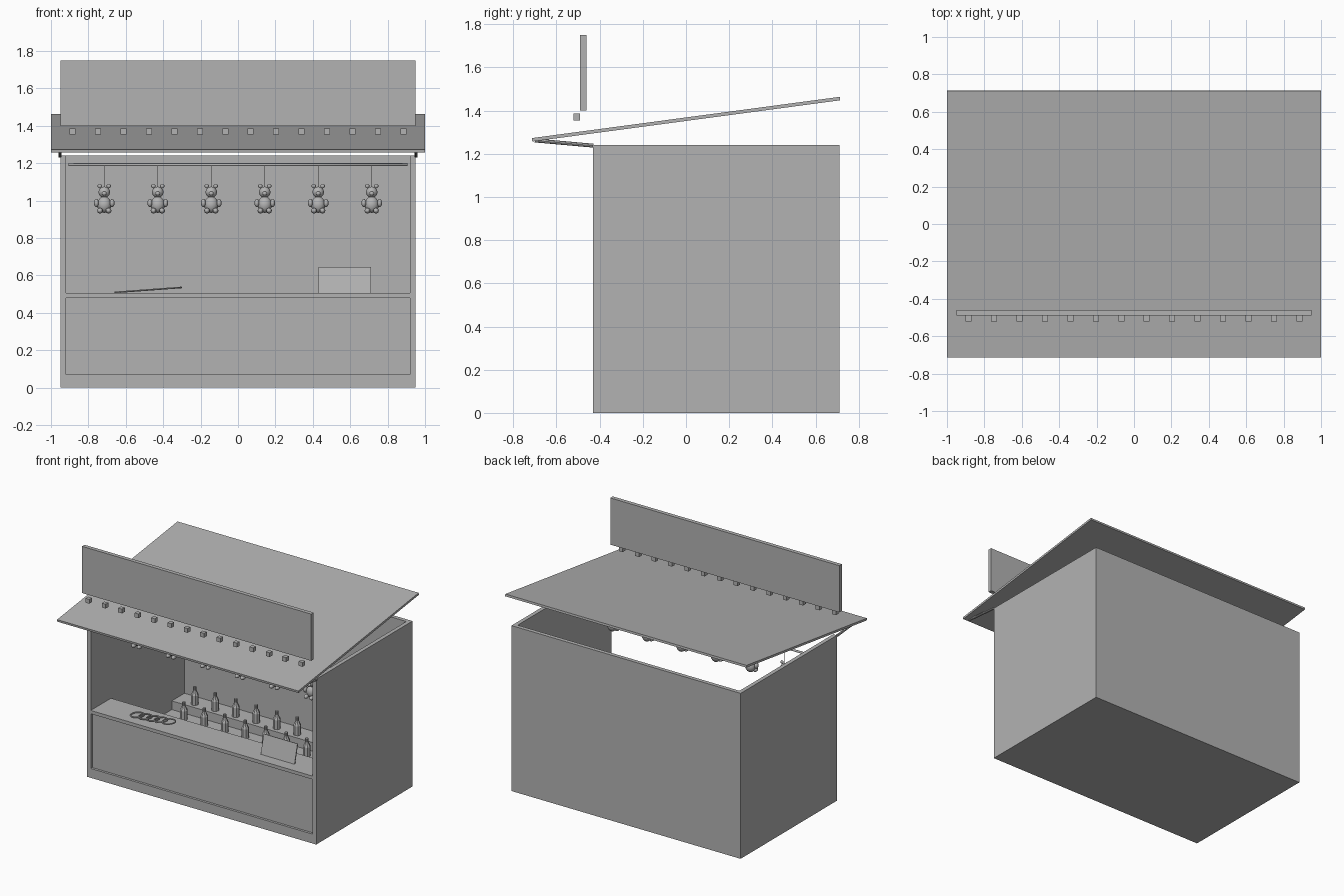
import bpy, bmesh, math
from mathutils import Matrix, Vector

if "Cube" in bpy.data.objects:
    bpy.data.objects.remove(bpy.data.objects["Cube"])

grey = bpy.data.materials.new("grey")
grey.diffuse_color = (0.45, 0.45, 0.45, 1)
grey.use_nodes = True
grey.node_tree.nodes["Principled BSDF"].inputs["Base Color"].default_value = grey.diffuse_color


def finish(name, bm, smooth=False):
    me = bpy.data.meshes.new(name)
    bmesh.ops.recalc_face_normals(bm, faces=bm.faces)
    for f in bm.faces:
        f.smooth = smooth
    bm.to_mesh(me)
    bm.free()
    me.materials.append(grey)
    ob = bpy.data.objects.new(name, me)
    bpy.context.collection.objects.link(ob)
    return ob


def add_box(bm, x0, x1, y0, y1, z0, z1):
    m = Matrix.Translation(((x0 + x1) / 2, (y0 + y1) / 2, (z0 + z1) / 2))
    bmesh.ops.create_cube(bm, size=1, matrix=m @ Matrix.Diagonal((x1 - x0, y1 - y0, z1 - z0, 1)))


def box(name, *dims):
    bm = bmesh.new()
    add_box(bm, *dims)
    return finish(name, bm)


def add_rod(bm, a, b, r, sides=8):
    a, b = Vector(a), Vector(b)
    d = b - a
    m = Matrix.Translation((a + b) / 2) @ d.to_track_quat('Z', 'Y').to_matrix().to_4x4()
    bmesh.ops.create_cone(bm, cap_ends=True, segments=sides, radius1=r, radius2=r,
                          depth=d.length, matrix=m)


def add_ball(bm, p, s):
    bmesh.ops.create_uvsphere(bm, u_segments=12, v_segments=8, radius=1,
                              matrix=Matrix.Translation(p) @ Matrix.Diagonal((*s, 1)))


def slab(name, x0, x1, profile):
    """Extrude a y-z profile along x."""
    bm = bmesh.new()
    f = bm.faces.new([bm.verts.new((x0, y, z)) for y, z in profile])
    ext = bmesh.ops.extrude_face_region(bm, geom=[f])
    bmesh.ops.translate(bm, vec=(x1 - x0, 0, 0),
                        verts=[v for v in ext["geom"] if isinstance(v, bmesh.types.BMVert)])
    return finish(name, bm)


# Booth shell, open at the top and above the counter
box("left_wall", -0.95, -0.92, -0.43, 0.71, 0, 1.24)
box("right_wall", 0.92, 0.95, -0.43, 0.71, 0, 1.24)
box("back_wall", -0.92, 0.92, 0.68, 0.71, 0, 1.24)
box("floor", -0.92, 0.92, -0.41, 0.68, 0, 0.03)
box("front_sill", -0.92, 0.92, -0.43, -0.40, 0, 0.07)
box("front_panel", -0.92, 0.92, -0.412, -0.39, 0.07, 0.48)
box("counter", -0.92, 0.92, -0.43, -0.19, 0.48, 0.505)

# Stepped bottle shelf
slab("bottle_shelf", -0.92, 0.92, [(0.39, 0.03), (0.39, 0.145), (0.53, 0.145),
                                   (0.53, 0.21), (0.68, 0.21), (0.68, 0.03)])

# Two rows of bottles, lathed from a profile
bm = bmesh.new()
profile = [(0.027, 0), (0.027, 0.07), (0.011, 0.105), (0.011, 0.13)]
for y, z in ((0.45, 0.145), (0.58, 0.21)):
    for i in range(10):
        x = -0.765 + 0.17 * i
        rings = [[bm.verts.new((x + r * math.cos(k * math.tau / 8),
                                y + r * math.sin(k * math.tau / 8), z + h)) for k in range(8)]
                 for r, h in profile]
        for lo, hi in zip(rings, rings[1:]):
            for k in range(8):
                n = (k + 1) % 8
                bm.faces.new((lo[k], lo[n], hi[n], hi[k]))
        bm.faces.new(rings[0][::-1])
        bm.faces.new(rings[-1])
finish("bottles", bm)

# Sloped roof and its two struts
slab("roof", -1, 1, [(-0.712, 1.257), (-0.714, 1.273), (0.712, 1.464), (0.714, 1.448)])
bm = bmesh.new()
for x in (-0.952, 0.952):
    add_rod(bm, (x, -0.43, 1.238), (x, -0.70, 1.262), 0.009)
finish("roof_struts", bm)

# Sign board with a row of lamps beneath
box("sign_board", -0.95, 0.95, -0.49, -0.46, 1.40, 1.75)
bm = bmesh.new()
for i in range(14):
    x = -0.884 + 0.136 * i
    add_box(bm, x - 0.016, x + 0.016, -0.522, -0.49, 1.354, 1.386)
finish("sign_lamps", bm)

# Prize rail, strings and hanging toy bears
RAIL_Y = -0.15
bm = bmesh.new()
add_rod(bm, (-0.905, RAIL_Y, 1.192), (0.905, RAIL_Y, 1.192), 0.008)
finish("prize_rail", bm, True)
strings, bears = bmesh.new(), bmesh.new()
for i in range(6):
    x = -0.715 + 0.286 * i
    add_rod(strings, (x, RAIL_Y, 1.06), (x, RAIL_Y, 1.19), 0.002, 6)
    add_ball(bears, (x, RAIL_Y, 0.978), (0.038, 0.034, 0.044))           # body
    add_ball(bears, (x, RAIL_Y, 1.045), (0.031, 0.029, 0.030))           # head
    add_ball(bears, (x, RAIL_Y - 0.028, 1.038), (0.013, 0.013, 0.011))   # snout
    for s in (-1, 1):
        add_ball(bears, (x + s * 0.024, RAIL_Y, 1.078), (0.012, 0.008, 0.012))            # ear
        add_ball(bears, (x + s * 0.042, RAIL_Y - 0.012, 0.987), (0.013, 0.018, 0.022))    # arm
        add_ball(bears, (x + s * 0.023, RAIL_Y - 0.028, 0.946), (0.015, 0.024, 0.015))    # leg
finish("strings", strings)
finish("toy_bears", bears, True)

# Overlapping throwing rings fanned out on the counter
for i in range(5):
    bpy.ops.mesh.primitive_torus_add(major_segments=20, minor_segments=6,
                                     major_radius=0.046, minor_radius=0.005,
                                     location=(-0.61 + 0.065 * i, -0.32, 0.513 + 0.0048 * i),
                                     rotation=(0, -math.radians(4.2), 0))
    ring = bpy.context.object
    ring.name = "throwing_ring"
    ring.data.materials.append(grey)
    bpy.ops.object.shade_smooth_by_angle()

# Leaning price card
slab("price_card", 0.43, 0.71, [(-0.345, 0.505), (-0.310, 0.645), (-0.302, 0.643), (-0.337, 0.505)])
